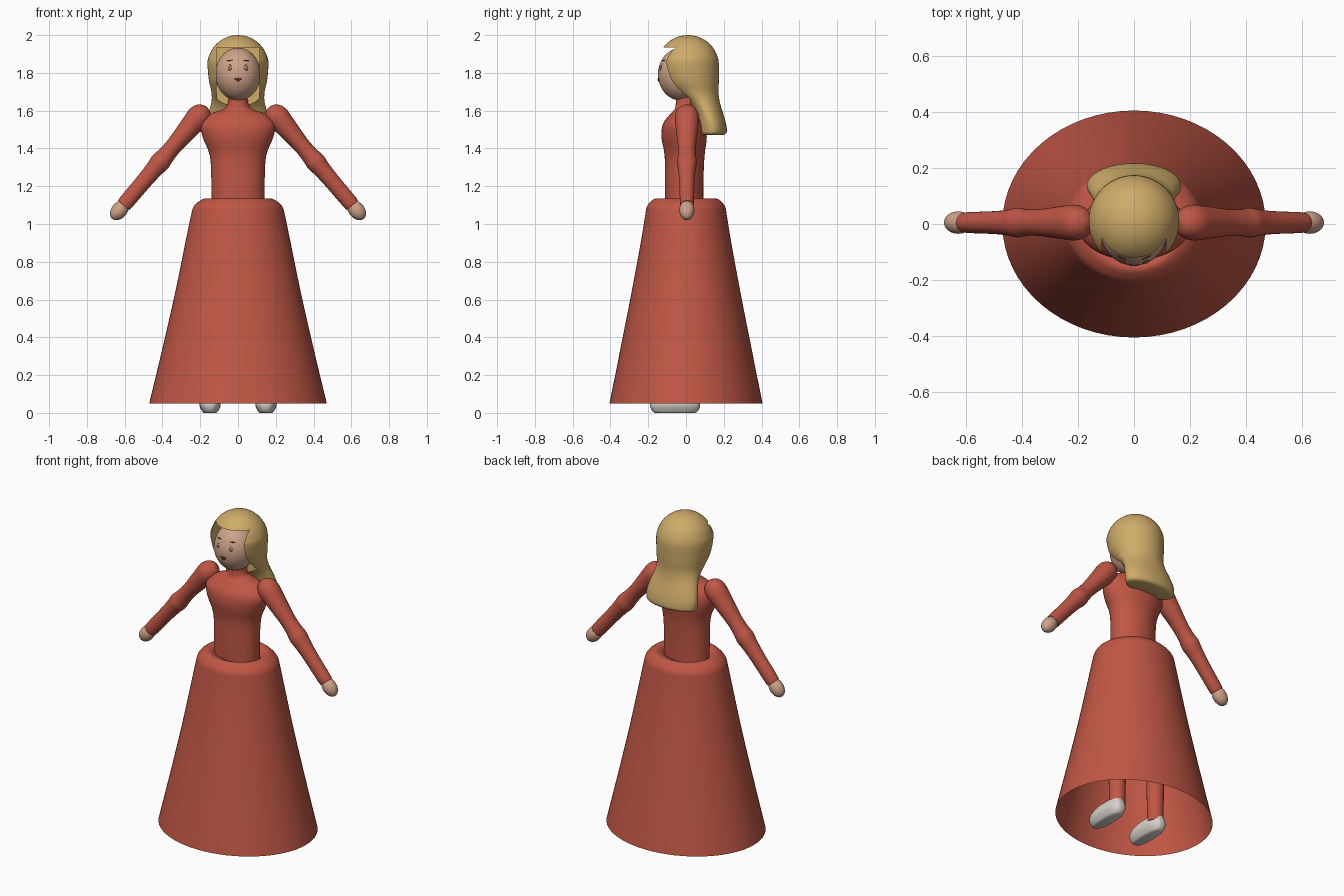
import bpy, bmesh, math
from mathutils import Matrix, Vector

cube = bpy.data.objects.get("Cube")
if cube:
    bpy.data.objects.remove(cube, do_unlink=True)


def material(name, rgb):
    m = bpy.data.materials.new(name)
    m.use_nodes = True
    m.diffuse_color = (*rgb, 1)
    m.node_tree.nodes["Principled BSDF"].inputs["Base Color"].default_value = (*rgb, 1)
    return m


RED = material("dress red", (.53, .095, .06))
BLOND = material("hair blond", (.62, .41, .14))
SKIN = material("skin", (.62, .37, .25))
SHOE = material("shoe off white", (.68, .64, .58))
BROWN = material("dark brown", (.16, .07, .03))
LIPS = material("lip red", (.25, .03, .025))


def finish(name, bm, mat, matrix=Matrix(), angle=50):
    bmesh.ops.recalc_face_normals(bm, faces=bm.faces)
    mesh = bpy.data.meshes.new(name)
    bm.to_mesh(mesh)
    bm.free()
    mesh.transform(matrix)
    mesh.materials.append(mat)
    ob = bpy.data.objects.new(name, mesh)
    bpy.context.collection.objects.link(ob)
    smooth(ob, angle)
    return ob


def smooth(ob, angle):
    bpy.ops.object.select_all(action='DESELECT')
    ob.select_set(True)
    bpy.context.view_layer.objects.active = ob
    bpy.ops.object.shade_smooth_by_angle(angle=math.radians(angle))


def refine(rows, steps=4):
    """Catmull-Rom interpolation between the profile rows."""
    pts = [Vector(r) for r in rows]
    out = []
    for i in range(len(pts) - 1):
        b, c = pts[i], pts[i + 1]
        a = pts[max(i - 1, 0)]
        d = pts[min(i + 2, len(pts) - 1)]
        for k in range(steps):
            t = k / steps
            out.append(b + (c - a) * t / 2 + (a * 2 - b * 5 + c * 4 - d) * t * t / 2
                       + (b * 3 - a - c * 3 + d) * t ** 3 / 2)
    return out + [pts[-1]]


def loft(name, rows, mat, matrix=Matrix(), caps=True, power=1, n=48):
    """Rows are height, half width, front y, back y."""
    bm = bmesh.new()
    rings = []
    for z, rx, front, back in refine(rows):
        ring = []
        for i in range(n):
            a = math.tau * i / n
            c, s = math.cos(a), math.sin(a)
            x = rx * math.copysign(abs(c) ** power, c)
            y = (front + back) / 2 + (back - front) / 2 * math.copysign(abs(s) ** power, s)
            ring.append(bm.verts.new((x, y, z)))
        rings.append(ring)
    for lo, hi in zip(rings, rings[1:]):
        for i in range(n):
            j = (i + 1) % n
            bm.faces.new((lo[i], lo[j], hi[j], hi[i]))
    if caps:
        bm.faces.new(rings[0])
        bm.faces.new(rings[-1])
    return finish(name, bm, mat, matrix)


def ball(name, centre, size, mat, rotation=Matrix(), n=32):
    bm = bmesh.new()
    bmesh.ops.create_uvsphere(bm, u_segments=n, v_segments=n // 2, radius=1)
    m = Matrix.Translation(centre) @ rotation @ Matrix.Diagonal((*size, 1))
    return finish(name, bm, mat, m, 80)


def round_rows(rows):
    return [(z, r, -d, d) for z, r, d in rows]


# Dress: open skirt with a rolled waist, bodice with high collar
loft("skirt", round_rows([
    (.05, .47, .405), (.35, .398, .345), (.65, .33, .286), (.9, .279, .24),
    (1.04, .25, .217), (1.09, .236, .208), (1.12, .207, .185),
    (1.135, .175, .16), (1.125, .15, .13), (1.11, .135, .1)]), RED, caps=False, n=64)
loft("bodice", [
    (1.1, .14, -.11, .092), (1.22, .141, -.112, .092), (1.36, .149, -.113, .098),
    (1.46, .187, -.13, .11), (1.53, .197, -.122, .1), (1.58, .15, -.085, .08),
    (1.605, .085, -.062, .062), (1.63, .056, -.055, .055), (1.69, .05, -.05, .05)], RED)

# Arms, hands, legs and shoes
for side, label in ((1, "left"), (-1, "right")):
    start, end = Vector((side * .205, .005, 1.572)), Vector((side * .605, .005, 1.1))
    axis = end - start
    turn = axis.to_track_quat('Z', 'Y').to_matrix().to_4x4()
    place = Matrix.Translation(start) @ turn
    loft(label + "_sleeve", round_rows([
        (-.062, .008, .008), (-.045, .042, .042), (0, .063, .062), (.08, .059, .056),
        (.2, .048, .045), (.27, .047, .047), (.32, .053, .053), (.37, .047, .047),
        (.45, .041, .043), (.6, .037, .041), (.62, .033, .036)]), RED, place, n=32)
    ball(label + "_hand", end + axis.normalized() * .035, (.04, .042, .06), SKIN, turn)
    loft(label + "_leg", round_rows([
        (.06, .045, .045), (.5, .055, .055), (1.08, .07, .07)]), RED,
        Matrix.Translation((side * .14, .02, 0)), n=24)
    loft(label + "_shoe", [
        (0, .034, -.165, .05), (.012, .044, -.18, .065), (.04, .056, -.19, .075),
        (.07, .052, -.18, .07), (.095, .04, -.14, .06), (.11, .012, -.06, .03)],
        SHOE, Matrix.Translation((side * .148, 0, 0)), power=.75)

# Head
HEAD, SIZE = Vector((0, -.025, 1.793)), Vector((.12, .123, .14))
ball("head", HEAD, SIZE, SKIN, n=48)

# Hair: one rounded mass with a square opening for the face
cap = []
for i in range(7):
    a = math.radians(2 + i * 14)
    r = .162 * math.sin(a)
    cap.append((1.838 + .162 * math.cos(a), r, .01 - r, .012 + r))
hair = loft("hair", cap + [
    (1.76, .154, -.125, .174), (1.7, .141, -.07, .172), (1.65, .14, -.005, .178),
    (1.6, .153, .035, .192), (1.54, .167, .055, .21), (1.495, .167, .06, .217),
    (1.478, .16, .065, .21), (1.472, .145, .075, .2)], BLOND, n=64)
bm = bmesh.new()
bmesh.ops.create_cube(bm, size=1)
cutter = finish("face_opening_cutter", bm, BLOND,
                Matrix.Translation((0, -.14, 1.715)) @ Matrix.Diagonal((.23, .32, .44, 1)))
cutter.hide_render = True
mod = hair.modifiers.new("face opening", 'BOOLEAN')
mod.operation = 'DIFFERENCE'
mod.solver = 'EXACT'
mod.object = cutter
bpy.ops.object.select_all(action='DESELECT')
bpy.context.view_layer.objects.active = hair
hair.select_set(True)
bpy.ops.object.modifier_apply(modifier=mod.name)
bpy.data.objects.remove(cutter, do_unlink=True)
smooth(hair, 40)


# Face details: thin plates lying on the head
def plate(name, x, z, w, h, mat, lift=0, roll=0):
    u, v = x / SIZE.x, (z - HEAD.z) / SIZE.z
    p = Vector((x, HEAD.y - SIZE.y * math.sqrt(1 - u * u - v * v), z))
    normal = Vector((u / SIZE.x, (p.y - HEAD.y) / SIZE.y ** 2, v / SIZE.z)).normalized()
    turn = (-normal).to_track_quat('Y', 'Z').to_matrix().to_4x4() @ Matrix.Rotation(roll, 4, 'Y')
    ball(name, p + normal * lift, (w, .003, h), mat, turn, 16)


for side, label in ((1, "left"), (-1, "right")):
    plate(label + "_eye_rim", side * .044, 1.828, .011, .016, BROWN)
    plate(label + "_eye", side * .044, 1.828, .008, .012, SKIN, .0015)
    plate(label + "_pupil", side * .044, 1.828, .004, .006, BROWN, .003)
    plate(label + "_brow", side * .045, 1.866, .018, .003, BROWN, 0, side * .12)
    plate(label + "_upper_lip", side * .009, 1.768, .011, .005, LIPS, .001, side * .25)
plate("lower_lip", 0, 1.761, .012, .007, LIPS, .002)
